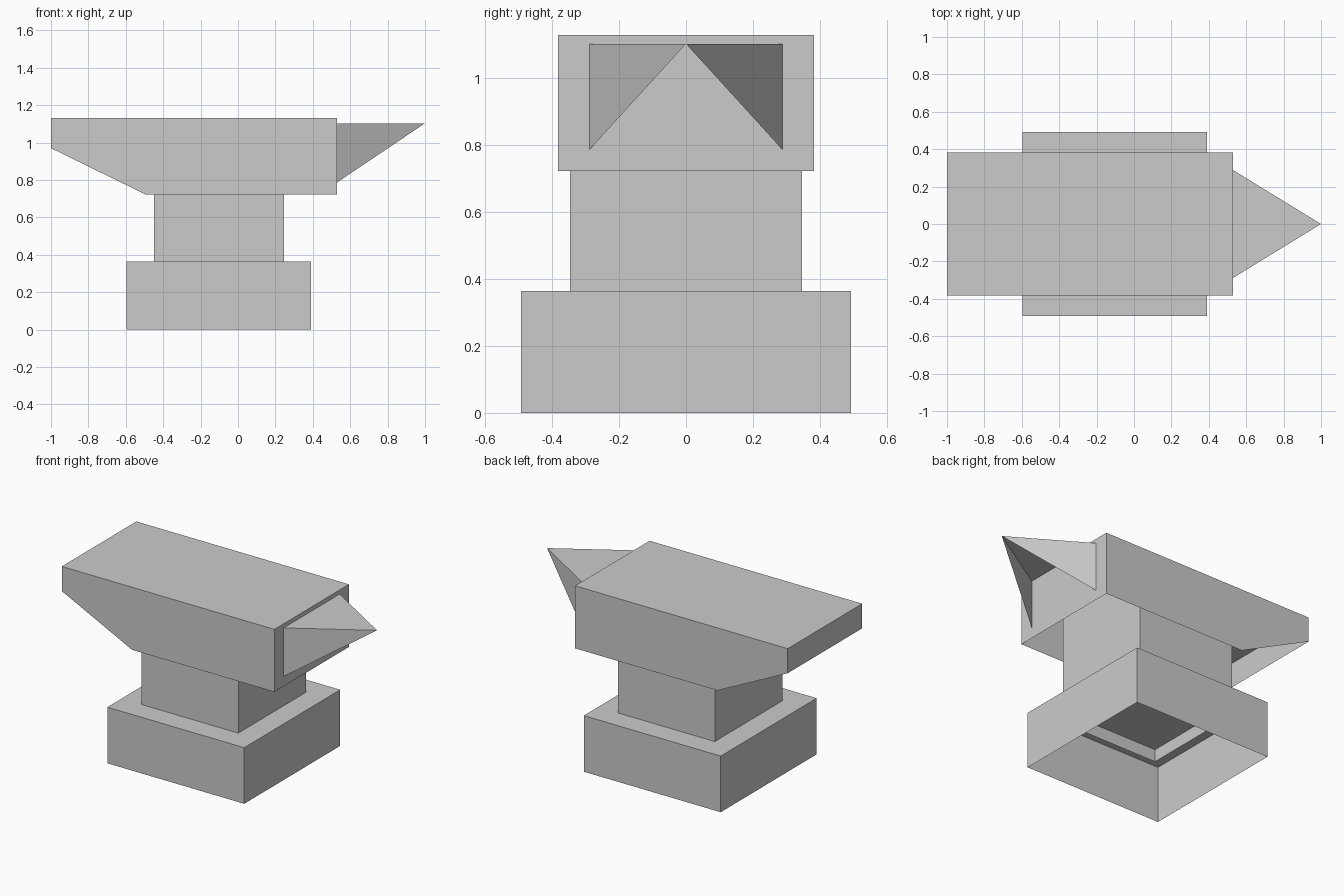
import bpy
import bmesh

cube = bpy.data.objects.get("Cube")
if cube:
    bpy.data.objects.remove(cube, do_unlink=True)

# Single plain steel grey
steel = bpy.data.materials.new("steel grey")
steel.use_nodes = True
grey = (0.6, 0.6, 0.6, 1.0)
steel.diffuse_color = grey
steel.node_tree.nodes["Principled BSDF"].inputs["Base Color"].default_value = grey


def open_hull(name, points, drop):
    """Flat-faced convex shell through the points, without the dropped faces."""
    bm = bmesh.new()
    for p in points:
        bm.verts.new(p)
    bmesh.ops.convex_hull(bm, input=bm.verts[:])
    bmesh.ops.dissolve_limit(bm, angle_limit=0.01, verts=bm.verts[:], edges=bm.edges[:])
    bmesh.ops.recalc_face_normals(bm, faces=bm.faces[:])
    bm.normal_update()
    unwanted = [f for f in bm.faces if drop(f.normal)]
    bmesh.ops.delete(bm, geom=unwanted, context='FACES')
    mesh = bpy.data.meshes.new(name)
    bm.to_mesh(mesh)
    bm.free()
    mesh.materials.append(steel)
    obj = bpy.data.objects.new(name, mesh)
    bpy.context.collection.objects.link(obj)
    return obj


def extrude_profile(profile, half_width):
    """Side profile in x and z, swept across y."""
    return [(x, side * half_width, z) for side in (-1, 1) for x, z in profile]


def box_profile(x0, x1, z0, z1):
    return [(x0, z0), (x1, z0), (x1, z1), (x0, z1)]


def downward(n):
    return n.z < -0.3


# Hollow foot, open underneath
open_hull("base", extrude_profile(box_profile(-0.595, 0.39, 0, 0.365), 0.493), downward)

# Waist, running from inside the foot up into the hollow body
open_hull("waist", extrude_profile(box_profile(-0.45, 0.245, 0.285, 1.0), 0.347), downward)

# Body with tapered heel, open underneath
body = [(-1, 1.13), (-1, 0.97), (-0.495, 0.723), (0.53, 0.723), (0.53, 1.13)]
open_hull("body", extrude_profile(body, 0.383), downward)

# Pointed horn, open underneath and where it meets the body
horn = extrude_profile([(0.53, 0.787), (0.53, 1.103)], 0.288) + [(1, 0, 1.103)]
open_hull("horn", horn, lambda n: downward(n) or n.x < -0.9)
